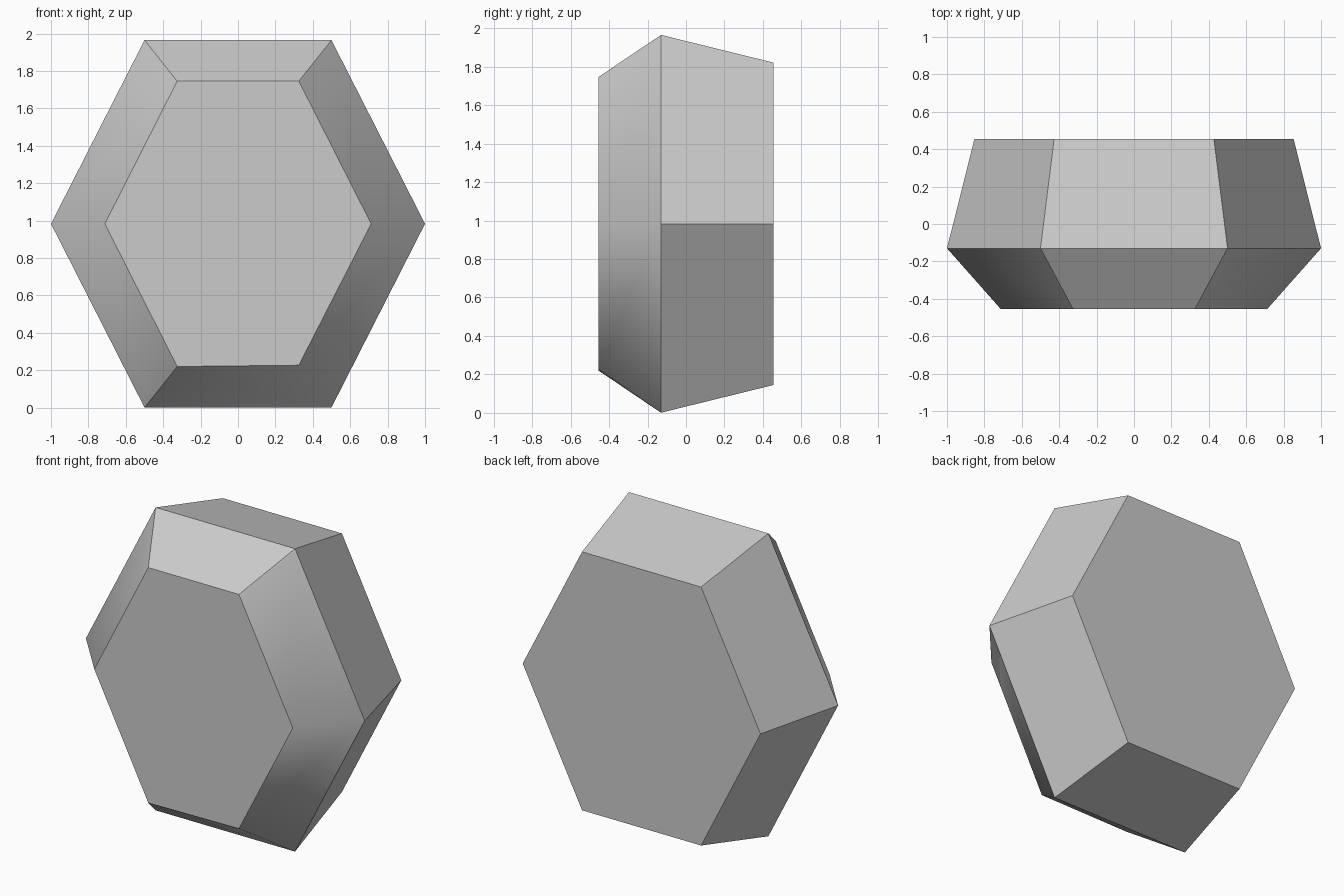
import bpy, bmesh

cube = bpy.data.objects.get("Cube")
if cube:
    bpy.data.objects.remove(cube, do_unlink=True)

MID_Z = 0.983

grey = bpy.data.materials.new("plain_grey")
grey.use_nodes = True
colour = (0.6, 0.6, 0.6, 1)
grey.diffuse_color = colour
grey.node_tree.nodes["Principled BSDF"].inputs["Base Color"].default_value = colour

bm = bmesh.new()


def hexagon(y, half_width, corner_x, half_height):
    """Ring of six corners, from the +x point through the top."""
    outline = [(half_width, 0), (corner_x, half_height), (-corner_x, half_height),
               (-half_width, 0), (-corner_x, -half_height), (corner_x, -half_height)]
    return [bm.verts.new((x, y, MID_Z + z)) for x, z in outline]


# Front face, widest rim and back face outlines
front = hexagon(-0.455, 0.712, 0.325, 0.763)
rim = hexagon(-0.13, 1.0, 0.5, 0.982)
back = hexagon(0.455, 0.853, 0.427, 0.838)
front[5].co.z += 0.007

# Flat caps and tapered back walls
bm.faces.new(front)
bm.faces.new(back)
for i in range(6):
    j = (i + 1) % 6
    bm.faces.new((rim[i], rim[j], back[j], back[i]))

# Front bevel, softly shaded across the side points and the lower +x corner
for i in range(6):
    j = (i + 1) % 6
    bm.faces.new((front[i], front[j], rim[j], rim[i])).smooth = True
bmesh.ops.recalc_face_normals(bm, faces=bm.faces)
soft = [bm.edges.get((front[i], rim[i])) for i in (0, 3, 5)]
for edge in bm.edges:
    edge.smooth = edge in soft

mesh = bpy.data.meshes.new("hexagonal_block")
bm.to_mesh(mesh)
bm.free()
mesh.materials.append(grey)
block = bpy.data.objects.new("hexagonal_block", mesh)
bpy.context.collection.objects.link(block)
